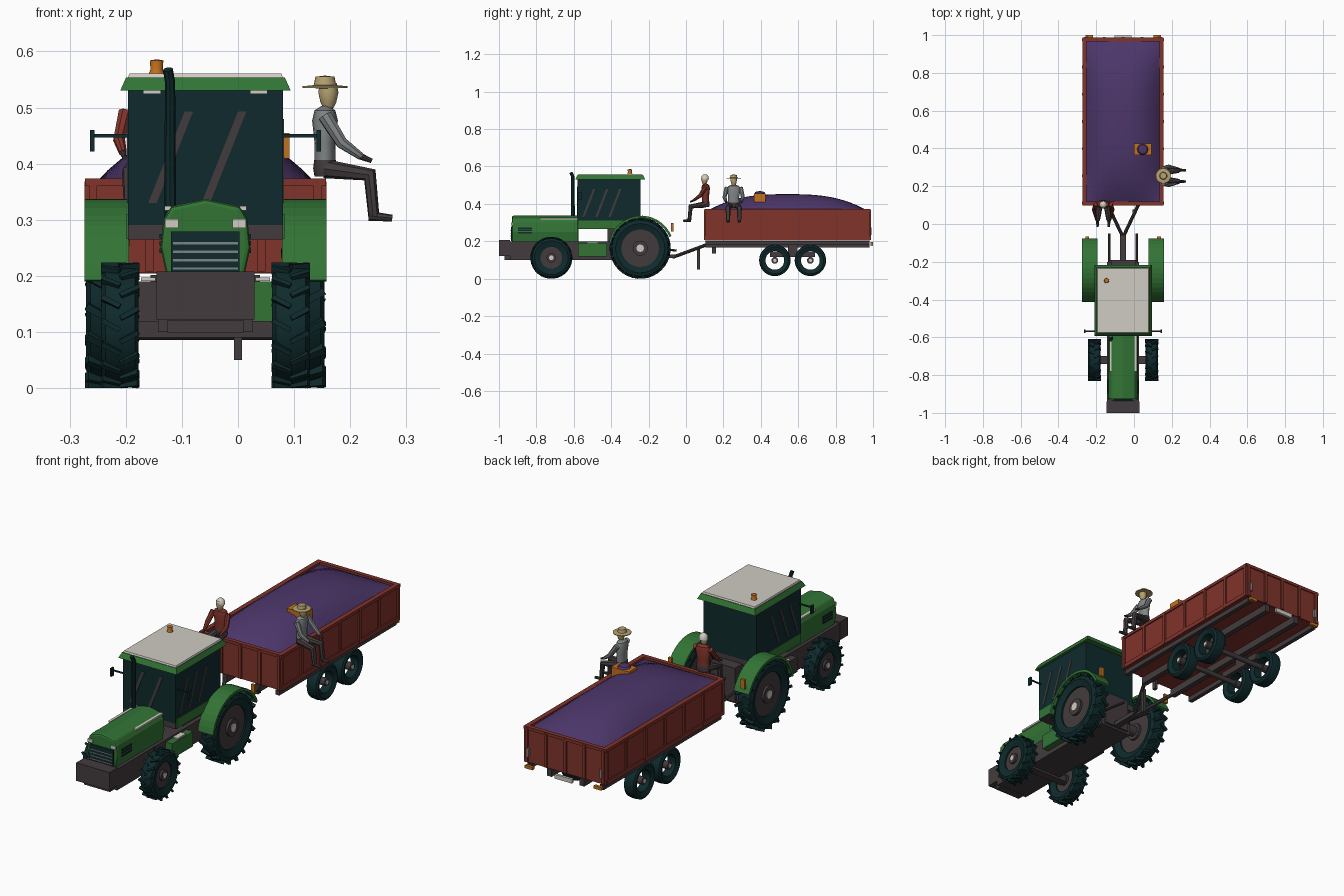
import bpy
import bmesh
import math
from mathutils import Matrix, Vector

default_cube = bpy.data.objects.get("Cube")
if default_cube:
    bpy.data.objects.remove(default_cube, do_unlink=True)

MID = -0.058  # centre line of tractor and trailer
SIDES = (("right", -1), ("left", 1))


def make_material(name, code):
    def linear(value):
        return value / 12.92 if value < 0.04 else ((value + 0.055) / 1.055) ** 2.4
    color = [linear(byte / 255) for byte in bytes.fromhex(code)] + [1]
    mat = bpy.data.materials.new(name)
    mat.use_nodes = True
    mat.diffuse_color = color
    for node in mat.node_tree.nodes:
        if node.type == "BSDF_PRINCIPLED":
            node.inputs["Base Color"].default_value = color
    return mat


teal = make_material("dark_teal", "0f2a2c")
green = make_material("body_green", "327435")
brown = make_material("iron_brown", "433b3d")
red = make_material("trailer_red", "80332a")
purple = make_material("cargo_purple", "4c366a")
white = make_material("off_white", "d0ccc3")
orange = make_material("lamp_orange", "c4701d")
grey = make_material("shirt_grey", "808585")
tan = make_material("straw_tan", "b6a272")


def finish(name, mat, bm, smooth=False):
    bmesh.ops.recalc_face_normals(bm, faces=bm.faces)
    mesh = bpy.data.meshes.new(name)
    bm.to_mesh(mesh)
    bm.free()
    mesh.materials.append(mat)
    obj = bpy.data.objects.new(name, mesh)
    bpy.context.collection.objects.link(obj)
    if smooth:
        smooth_object(obj)
    return obj


def smooth_object(obj):
    bpy.ops.object.select_all(action="DESELECT")
    obj.select_set(True)
    bpy.context.view_layer.objects.active = obj
    bpy.ops.object.shade_smooth_by_angle(angle=math.radians(40))


def box(name, mat, center, size, taper=1.0):
    bm = bmesh.new()
    bmesh.ops.create_cube(bm, size=1)
    for vert in bm.verts:
        scale = taper if vert.co.z > 0 else 1
        vert.co = Vector(center) + Vector((vert.co.x * size[0] * scale, vert.co.y * size[1] * scale, vert.co.z * size[2]))
    return finish(name, mat, bm)


def prism(name, mat, outline, place, start, end):
    """Extrude a flat outline; place(a, b, depth) gives the position."""
    bm = bmesh.new()
    rings = [[bm.verts.new(place(a, b, depth)) for a, b in outline] for depth in (start, end)]
    for ring in rings:
        bm.faces.new(ring)
    for i in range(len(outline)):
        bm.faces.new((rings[0][i - 1], rings[0][i], rings[1][i], rings[1][i - 1]))
    return finish(name, mat, bm)


def lathe(name, mat, profile, matrix, steps=24, closed=False):
    """Turn a (radius, height) profile around the local z axis."""
    bm = bmesh.new()
    verts = [bm.verts.new((radius, 0, height)) for radius, height in profile]
    edges = [bm.edges.new(pair) for pair in zip(verts, verts[1:])]
    if closed:
        edges.append(bm.edges.new((verts[-1], verts[0])))
    bmesh.ops.spin(bm, geom=verts + edges, axis=(0, 0, 1), cent=(0, 0, 0), angle=math.tau, steps=steps)
    bmesh.ops.remove_doubles(bm, verts=bm.verts, dist=0.0001)
    bmesh.ops.transform(bm, matrix=matrix, verts=bm.verts)
    return finish(name, mat, bm, smooth=True)


def drum(name, mat, radius, length, matrix, steps=20):
    half = length / 2
    return lathe(name, mat, [(0, -half), (radius, -half), (radius, half), (0, half)], matrix, steps)


def tube(name, mat, points, radii, matrix=Matrix()):
    curve = bpy.data.curves.new(name, "CURVE")
    curve.dimensions = "3D"
    curve.bevel_depth = 1
    curve.bevel_resolution = 2
    curve.use_fill_caps = True
    spline = curve.splines.new("POLY")
    spline.points.add(len(points) - 1)
    for point, position, radius in zip(spline.points, points, radii):
        point.co = (matrix @ Vector(position)).to_4d()
        point.radius = radius
    curve.materials.append(mat)
    obj = bpy.data.objects.new(name, curve)
    bpy.context.collection.objects.link(obj)
    bpy.ops.object.select_all(action="DESELECT")
    obj.select_set(True)
    bpy.context.view_layer.objects.active = obj
    bpy.ops.object.convert(target="MESH")
    smooth_object(bpy.context.view_layer.objects.active)


def wheel(name, center, radius, width, hole, hub, lugs=0, disc=True):
    turn = Matrix.Translation(center) @ Matrix.Rotation(math.pi / 2, 4, "Y")
    half, tread = width / 2, radius * (0.95 if lugs else 1)
    profile = [(hole, -half * 0.7), (tread * 0.85, -half), (tread * 0.97, -half * 0.8), (tread, 0)]
    profile += [(r, -h) for r, h in reversed(profile[:3])]
    lathe(name + "_tyre", teal, profile, turn, 36, closed=True)
    if disc:
        drum(name + "_rim", brown, hole + 0.003, half, turn, 28)
    drum(name + "_hub", brown, hub, width * 0.8, turn)
    drum(name + "_hub_cap", white, hub * 0.5, width * 0.9, turn, 12)
    if lugs:
        bm = bmesh.new()
        for i in range(lugs * 2):
            flip = 1 if i % 2 else -1
            spot = Matrix.Rotation(math.pi * i / lugs, 4, "X") @ Matrix.Translation((flip * half / 2, 0, radius * 0.95))
            shape = Matrix.Rotation(flip * 0.5, 4, "Z") @ Matrix.Diagonal((half * 1.1, radius * 0.08, radius * 0.1, 1))
            bmesh.ops.create_cube(bm, size=1, matrix=Matrix.Translation(center) @ spot @ shape)
        finish(name + "_lugs", teal, bm)


# Tractor chassis and nose weight
box("chassis", brown, (MID, -0.57, 0.15), (0.17, 0.74, 0.1))
box("rear_housing", brown, (MID, -0.305, 0.19), (0.13, 0.23, 0.16))
box("nose_weight", brown, (MID, -0.97, 0.165), (0.175, 0.06, 0.085))
box("weight_ledge", brown, (MID, -0.95, 0.11), (0.136, 0.04, 0.022))
box("front_axle", brown, (MID, -0.72, 0.105), (0.25, 0.04, 0.03))
drum("rear_axle", brown, 0.025, 0.34, Matrix.Translation((MID, -0.245, 0.163)) @ Matrix.Rotation(math.pi / 2, 4, "Y"))

# Hood with grille, lamps, vents and trim
half_hood = [(0.066, 0.185), (0.08, 0.25), (0.075, 0.3), (0.062, 0.324)]
hood_outline = half_hood + [(0, 0.337)] + [(-x, z) for x, z in reversed(half_hood)]
hood = prism("hood", green, hood_outline, lambda a, b, d: (MID + a, d, b), -0.93, -0.575)
bevel = hood.modifiers.new("rounded_edges", "BEVEL")
bevel.width, bevel.segments = 0.008, 2
box("grille", teal, (MID, -0.93, 0.24), (0.122, 0.012, 0.078))
for i in range(4):
    box("grille_bar", grey, (MID, -0.936, 0.213 + i * 0.015), (0.116, 0.005, 0.004))
for side, sign in SIDES:
    box(side + "_headlight", white, (MID + sign * 0.06, -0.93, 0.293), (0.024, 0.01, 0.016))
    box(side + "_hood_trim", white, (MID + sign * 0.067, -0.68, 0.321), (0.012, 0.2, 0.008))
    for i in range(3):
        box(side + "_vent", teal, (MID + sign * 0.077, -0.86, 0.245 + i * 0.013), (0.009, 0.075, 0.008))

# Cab, roof and fittings
box("cab_base", brown, (MID, -0.412, 0.278), (0.276, 0.335, 0.026))
box("cab_glass", teal, (MID, -0.412, 0.411), (0.276, 0.335, 0.24))
box("roof", green, (MID, -0.405, 0.542), (0.304, 0.376, 0.024), 0.93)
box("roof_panel", white, (MID, -0.405, 0.557), (0.276, 0.345, 0.008), 0.98)
lathe("beacon", orange, [(0, 0), (0.014, 0), (0.011, 0.008), (0.012, 0.024), (0, 0.026)], Matrix.Translation((-0.145, -0.3, 0.56)), 12)
tube("exhaust", teal, [(-0.121, -0.605, 0.3), (-0.121, -0.605, 0.545), (-0.125, -0.615, 0.568)], [0.011, 0.009, 0.009])
for x in (-0.12, -0.025):
    stripe = [(x - 0.04, 0.33), (x - 0.025, 0.33), (x + 0.04, 0.493), (x + 0.025, 0.493)]
    prism("windscreen_glint", brown, stripe, lambda a, b, d: (a, d, b), -0.582, -0.579)
for side, sign in SIDES:
    wall = MID + sign * 0.138
    box(side + "_sill", green, (wall, -0.41, 0.288), (0.006, 0.33, 0.044))
    box(side + "_roof_lamp", white, (MID + sign * 0.095, -0.575, 0.528), (0.03, 0.012, 0.006))
    for y in (-0.53, -0.46, -0.39):
        stripe = [(y - 0.025, 0.33), (y - 0.013, 0.33), (y + 0.045, 0.48), (y + 0.033, 0.48)]
        prism(side + "_window_glint", brown, stripe, lambda a, b, d: (d, a, b), wall - 0.002, wall + 0.002)
    box(side + "_mirror_arm", teal, (MID + sign * 0.168, -0.568, 0.45), (0.066, 0.006, 0.006))
    box(side + "_mirror", teal, (MID + sign * 0.202, -0.568, 0.441), (0.008, 0.02, 0.038))
    box(side + "_step_tank", green if sign > 0 else brown, (MID + sign * 0.102, -0.5, 0.155), (0.034, 0.155, 0.07))
    box(side + "_step_plate", white, (MID + sign * 0.102, -0.5, 0.194), (0.026, 0.06, 0.006))

    # Wheels, fenders and rear lamps
    wheel(side + "_front_wheel", (MID + sign * 0.152, -0.72, 0.112), 0.112, 0.066, 0.058, 0.025, lugs=16)
    wheel(side + "_rear_wheel", (MID + sign * 0.175, -0.245, 0.163), 0.163, 0.075, 0.1, 0.04, lugs=18)
    sweep = [math.radians(22 + 148 * i / 16) for i in range(17)]
    arc = [(0.175, a) for a in sweep] + [(0.163, a) for a in reversed(sweep)]
    outline = [(-0.24 + r * math.cos(a), 0.162 + r * math.sin(a)) for r, a in arc]
    prism(side + "_fender", green, outline, lambda a, b, d: (d, a, b), MID + sign * 0.136, MID + sign * 0.216)
    box(side + "_fender_lamp", orange, (MID + sign * 0.19, -0.073, 0.275), (0.02, 0.012, 0.045))

    # Lift arms and drawbar
    tube(side + "_lift_arm", brown, [(MID + sign * 0.073, -0.2, 0.17), (MID + sign * 0.073, -0.05, 0.15)], [0.006] * 2)
    tube(side + "_drawbar", brown, [(MID, -0.07, 0.115), (MID + sign * 0.09, 0.12, 0.185)], [0.009] * 2)
box("hitch_beam", brown, (MID, -0.2, 0.17), (0.15, 0.02, 0.03))
box("hitch", brown, (MID, -0.13, 0.12), (0.03, 0.14, 0.02))
box("jack_stand", brown, (0, 0.067, 0.11), (0.014, 0.018, 0.12))
box("jack_bracket", brown, (0, 0.15, 0.16), (0.014, 0.02, 0.05))

# Trailer bed with posts and rails
box("bed_floor", red, (MID, 0.543, 0.21), (0.42, 0.87, 0.012))
for side, sign in SIDES:
    edge = MID + sign * 0.204
    box(side + "_wall", red, (edge, 0.543, 0.288), (0.01, 0.876, 0.165))
    box(side + "_top_rail", red, (edge, 0.543, 0.367), (0.022, 0.884, 0.014))
    box(side + "_bottom_rail", red, (edge, 0.543, 0.215), (0.022, 0.884, 0.02))
    for i in range(7):
        box(side + "_post", red, (edge + sign * 0.004, 0.111 + i * 0.144, 0.288), (0.016, 0.014, 0.16))
    box(side + "_frame_edge", brown, (MID + sign * 0.19, 0.543, 0.19), (0.02, 0.876, 0.022))
    box(side + "_frame_rail", brown, (MID + sign * 0.085, 0.543, 0.185), (0.025, 0.876, 0.034))
    box(side + "_bogie", brown, (MID + sign * 0.1, 0.57, 0.13), (0.02, 0.24, 0.03))
    box(side + "_bogie_mount", brown, (MID + sign * 0.1, 0.57, 0.16), (0.02, 0.05, 0.04))
    box(side + "_tail_lamp", orange, (MID + sign * 0.18, 0.993, 0.19), (0.04, 0.014, 0.014))
    box(side + "_latch", grey, (MID + sign * 0.19, 0.988, 0.255), (0.01, 0.01, 0.04))
    for place, y in (("fore", 0.475), ("aft", 0.665)):
        wheel(side + "_trailer_wheel_" + place, (MID + sign * 0.165, y, 0.098), 0.084, 0.06, 0.05, 0.018, disc=False)
for end, y, out in (("front", 0.109, -1), ("back", 0.977, 1)):
    box(end + "_wall", red, (MID, y, 0.288), (0.41, 0.01, 0.165))
    box(end + "_top_rail", red, (MID, y, 0.367), (0.43, 0.02, 0.014))
    for i in range(5):
        box(end + "_post", red, (MID - 0.2 + i * 0.1, y + out * 0.005, 0.288), (0.014, 0.014, 0.16))
for y in (0.475, 0.665):
    drum("trailer_axle", brown, 0.012, 0.33, Matrix.Translation((MID, y, 0.098)) @ Matrix.Rotation(math.pi / 2, 4, "Y"))
box("rear_plate", white, (MID, 0.993, 0.185), (0.09, 0.012, 0.02))

# Heaped cargo and crate
bm = bmesh.new()
bmesh.ops.create_grid(bm, x_segments=16, y_segments=28, size=1)
for vert in bm.verts:
    u, v = vert.co.x, vert.co.y
    dome = (1 - abs(u) ** 2.6) * (1 - abs(v) ** 2.8)
    vert.co = (MID + u * 0.199, 0.543 + v * 0.43, 0.362 + 0.09 * dome)
finish("cargo_heap", purple, bm, smooth=True)
box("crate", orange, (0.046, 0.395, 0.432), (0.092, 0.062, 0.046))
lathe("crate_contents", purple, [(0.03, 0), (0.024, 0.01), (0, 0.015)], Matrix.Translation((0.046, 0.395, 0.454)), 12)


def person(name, shirt, place):
    """Seated figure facing local +x, with the seat at local z = 0."""
    flat = place @ Matrix.Diagonal((0.62, 1, 1, 1))
    lathe(name + "_torso", shirt, [(0, 0.018), (0.031, 0.02), (0.03, 0.06), (0.037, 0.1), (0.03, 0.118), (0.01, 0.126)], flat, 14)
    lathe(name + "_hips", brown, [(0, 0), (0.03, 0), (0.034, 0.015), (0.031, 0.03)], flat, 14)
    head = [(0, 0.12), (0.009, 0.122), (0.014, 0.132), (0.018, 0.15), (0.015, 0.166), (0, 0.172)]
    lathe(name + "_head", tan, head, place @ Matrix.Translation((0.006, 0, 0)), 14)
    for side, sign in SIDES:
        arm = [(0, sign * 0.038, 0.108), (0.03, sign * 0.049, 0.06), (0.064, sign * 0.042, 0.036)]
        tube(name + side + "_arm", shirt, arm, [0.013, 0.011, 0.007], place)
        tube(name + side + "_hand", brown, [arm[-1], (0.083, sign * 0.039, 0.028)], [0.006, 0.004], place)
        leg = [(0, sign * 0.018, 0.014), (0.08, sign * 0.03, 0.003), (0.087, sign * 0.03, -0.07)]
        tube(name + side + "_leg", brown, leg, [0.017, 0.014, 0.01], place)
        tube(name + side + "_shoe", brown, [(0.078, sign * 0.03, -0.07), (0.12, sign * 0.03, -0.074)], [0.009, 0.006], place)


# Seated riders with their headwear
rider = Matrix.Translation((0.155, 0.255, 0.377))
person("hat_rider", grey, rider)
hat = [(0, 0.157), (0.04, 0.158), (0.04, 0.161), (0.02, 0.163), (0.017, 0.178), (0, 0.18)]
lathe("straw_hat", tan, hat, rider, 18)
rider = Matrix.Translation((-0.163, 0.105, 0.383)) @ Matrix.Rotation(-math.pi / 2, 4, "Z")
person("cap_rider", red, rider)
lathe("white_cap", white, [(0.02, 0.148), (0.019, 0.164), (0.01, 0.174), (0, 0.176)], rider @ Matrix.Translation((0.003, 0, 0)), 14)
